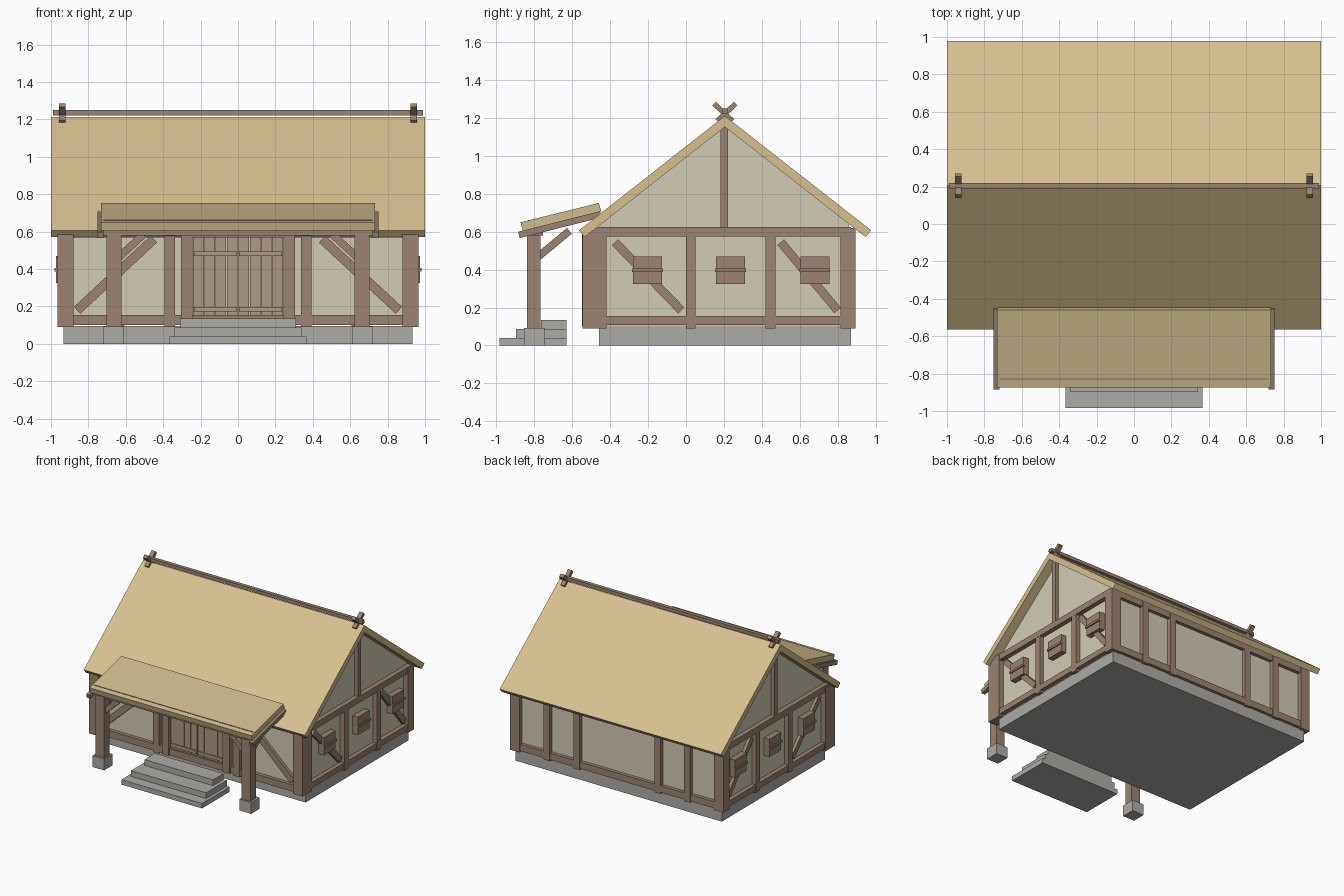
import bpy, bmesh, math
from mathutils import Vector

if "Cube" in bpy.data.objects:
    bpy.data.objects.remove(bpy.data.objects["Cube"])


def material(name, rgb):
    m = bpy.data.materials.new(name)
    m.diffuse_color = (*rgb, 1)
    m.use_nodes = True
    m.node_tree.nodes["Principled BSDF"].inputs["Base Color"].default_value = m.diffuse_color
    return m


WOOD = material("timber", (0.33, 0.23, 0.17))
PLANK = material("door_wood", (0.42, 0.32, 0.23))
PLASTER = material("plaster", (0.65, 0.60, 0.46))
THATCH = material("thatch", (0.68, 0.53, 0.28))
PORCH = material("porch_thatch", (0.62, 0.50, 0.27))
STONE = material("stone", (0.42, 0.41, 0.39))


def prism(name, pts, axis, a, b, mat, mirror=False):
    """Extrude a 2D profile along x (points are y,z) or y (points are x,z)."""
    bm = bmesh.new()
    place = (lambda p, t: (t, *p)) if axis == 'x' else (lambda p, t: (p[0], t, p[1]))
    face = bm.faces.new([bm.verts.new(place(p, a)) for p in pts])
    ext = bmesh.ops.extrude_face_region(bm, geom=[face])
    verts = [v for v in ext['geom'] if isinstance(v, bmesh.types.BMVert)]
    step = Vector((b - a, 0, 0)) if axis == 'x' else Vector((0, b - a, 0))
    bmesh.ops.translate(bm, verts=verts, vec=step)
    bmesh.ops.recalc_face_normals(bm, faces=bm.faces)
    me = bpy.data.meshes.new(name)
    bm.to_mesh(me)
    bm.free()
    me.materials.append(mat)
    ob = bpy.data.objects.new(name, me)
    bpy.context.collection.objects.link(ob)
    if mirror:
        ob.modifiers.new("mirror", 'MIRROR')
    return ob


def box(name, x, y, z, mat=WOOD, mirror=False):
    pts = [(y[0], z[0]), (y[1], z[0]), (y[1], z[1]), (y[0], z[1])]
    return prism(name, pts, 'x', x[0], x[1], mat, mirror)


def bar(name, p, q, width, axis, a, b, mat=WOOD, mirror=False):
    """Straight timber from p to q in a plane, square ended."""
    p, q = Vector(p), Vector(q)
    d = (q - p).normalized()
    n = Vector((-d.y, d.x)) * width / 2
    return prism(name, [p - n, q - n, q + n, p + n], axis, a, b, mat, mirror)


# stone foundation and front steps
box("foundation", (-.933, .933), (-.46, .87), (0, .095), STONE)
for i, (w, y, z0, z1) in enumerate([(.365, -.985, 0, .04), (.34, -.897, .04, .087), (.31, -.765, .087, .135)]):
    box(f"step_{i + 1}", (-w, w), (y, -.63), (z0, z1), STONE)

# plaster body with gables
prism("plaster_walls", [(-.505, .1), (.86, .1), (.86, .64), (.205, 1.17), (-.48, .63), (-.505, .6)],
      'x', -.925, .925, PLASTER)

# main thatched roof slabs
R = Vector((.205, 1.212))
prism("main_roof", [(-.565, .607), R, (.978, .607), (.947, .572), (.205, 1.153), (-.535, .572)],
      'x', -1, 1, THATCH)

# corner posts
box("front_corner_post", (.88, .965), (-.545, -.42), (.09, .61), mirror=True)
box("back_corner_post", (.88, .965), (.815, .895), (.09, .62), mirror=True)

# front and back wall timbers
box("front_sill", (-.93, .93), (-.535, -.48), (.10, .155))
box("front_plate", (-.93, .93), (-.53, -.48), (.57, .61))
box("back_sill", (-.93, .93), (.82, .888), (.10, .155))
box("back_plate", (-.93, .93), (.82, .888), (.57, .62))
box("front_post", (.338, .392), (-.54, -.48), (.09, .60), mirror=True)
for x in (.365, .635):
    box("back_post", (x - .027, x + .027), (.82, .892), (.09, .62), mirror=True)
bar("front_brace", (.86, .18), (.45, .56), .05, 'y', -.53, -.49, mirror=True)

# side wall timbers
box("side_sill", (.90, .96), (-.45, .85), (.108, .155), mirror=True)
box("side_tie_beam", (.90, .963), (-.49, .87), (.575, .625), mirror=True)
for y in (.025, .445):
    box("side_post", (.90, .962), (y - .026, y + .026), (.09, .6), mirror=True)
box("king_post", (.90, .955), (.183, .222), (.62, 1.16), mirror=True)
bar("side_brace_front", (-.375, .545), (-.025, .185), .045, 'x', .91, .95, mirror=True)
bar("side_brace_back", (.50, .545), (.80, .185), .045, 'x', .91, .95, mirror=True)

# side shutters with a cross bar
for y in (-.203, .235, .68):
    box("shutter", (.91, .972), (y - .076, y + .076), (.325, .47), mirror=True)
    box("shutter_bar", (.96, .982), (y - .081, y + .081), (.388, .406), mirror=True)

# double plank door
box("door_jamb", (.243, .305), (-.548, -.48), (.10, .60), mirror=True)
box("door_lintel", (-.25, .25), (-.545, -.48), (.57, .61))
for i in range(4):
    x = .003 + i * .06
    box("door_plank", (x, x + .057), (-.522, -.49), (.13, .58), PLANK, mirror=True)
for z in (.185, .482):
    box("door_batten", (.005, .235), (-.533, -.51), (z - .013, z + .013), PLANK, mirror=True)

# ridge pole and crossed ridge timbers
box("ridge_pole", (-.988, .988), (.19, .22), (1.222, 1.25))
bar("ridge_cross_a", (.148, 1.276), (.245, 1.185), .027, 'x', .922, .957, mirror=True)
bar("ridge_cross_b", (.262, 1.276), (.165, 1.185), .027, 'x', .922, .957, mirror=True)

# porch roof, rafters, beam
prism("porch_roof", [(-.873, .65), (-.46, .752), (-.447, .708), (-.862, .605)], 'x', -.733, .733, PORCH)
bar("porch_rafter", (-.882, .583), (-.45, .692), .034, 'x', .718, .752, mirror=True)
box("porch_beam", (-.718, .718), (-.835, -.755), (.58, .662))

# porch posts, stone bases, braces
box("porch_post_base", (.612, .718), (-.855, -.745), (0, .092), STONE, mirror=True)
box("porch_post", (.622, .702), (-.84, -.768), (.09, .59), mirror=True)
bar("porch_side_brace", (-.79, .46), (-.615, .605), .04, 'x', .642, .682, mirror=True)
bar("porch_front_brace", (.64, .46), (.505, .585), .04, 'y', -.822, -.782, mirror=True)
